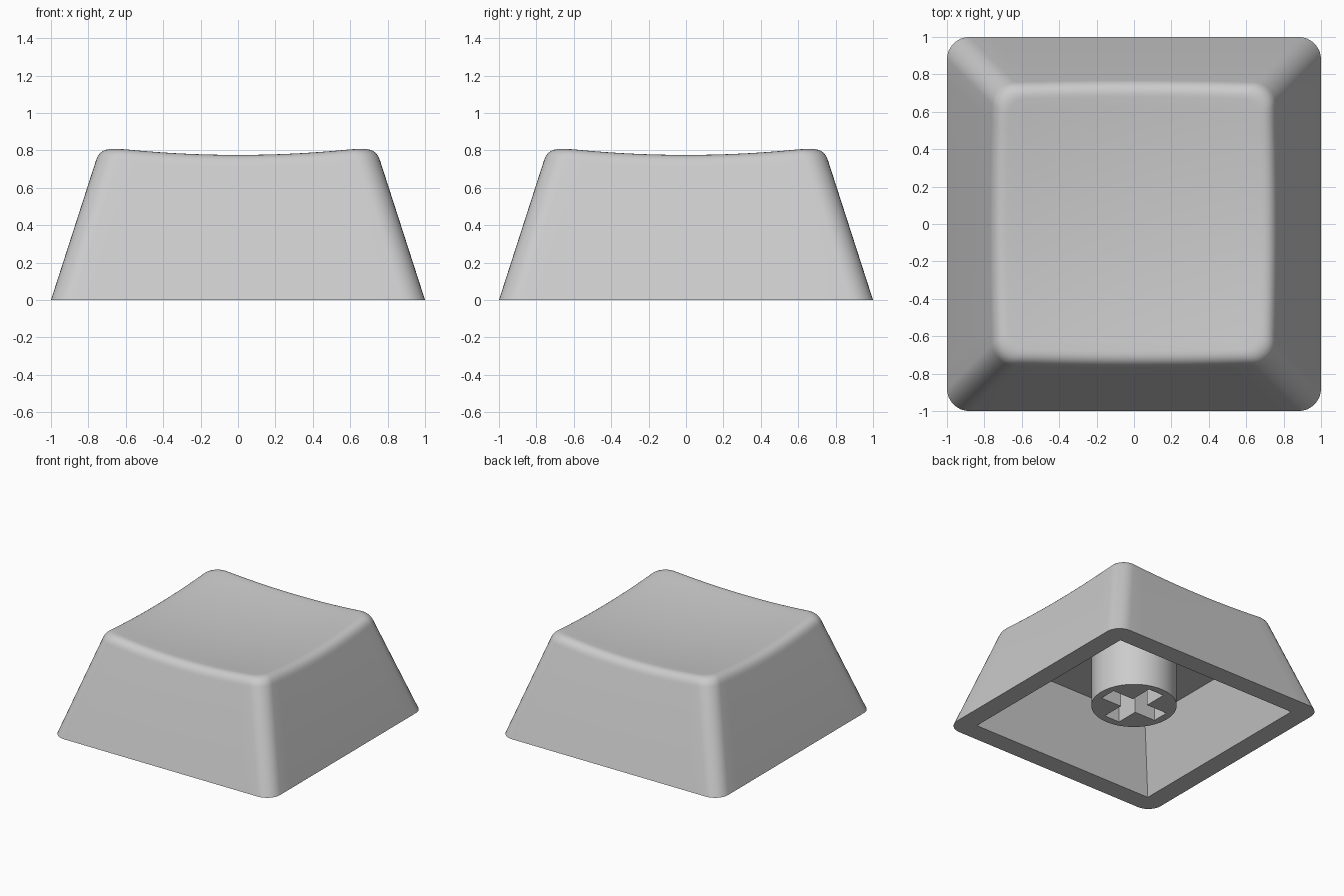
import bpy, bmesh, math
from mathutils import Vector

if "Cube" in bpy.data.objects:
    bpy.data.objects.remove(bpy.data.objects["Cube"])

SLOPE = 0.3226          # inward lean of the walls per unit of height
CORNER = 0.12           # radius of the vertical corners
ARC, SIDE = 8, 14       # segments per corner and per straight side

plastic = bpy.data.materials.new("grey plastic")
plastic.diffuse_color = (0.6, 0.6, 0.6, 1)
plastic.use_nodes = True
plastic.node_tree.nodes["Principled BSDF"].inputs["Base Color"].default_value = plastic.diffuse_color


def outline(half, radius):
    """Rounded square, counter-clockwise, always the same point count."""
    arcs = []
    for q in range(4):
        mid = math.radians(45 + 90 * q)
        c = Vector((math.cos(mid), math.sin(mid))) * math.sqrt(2) * (half - radius)
        angles = [math.radians(90 * q + 90 * i / ARC) for i in range(ARC + 1)]
        arcs.append([c + radius * Vector((math.cos(a), math.sin(a))) for a in angles])
    pts = []
    for q in range(4):
        pts += arcs[q]
        a, b = arcs[q][-1], arcs[(q + 1) % 4][0]
        pts += [a.lerp(b, i / SIDE) for i in range(1, SIDE)]
    return pts


COUNT = len(outline(1, CORNER))


def dish(p):
    """Height of the spherical hollow on top."""
    return 0.735 + (p.x ** 2 + p.y ** 2) / 11.6


def wall_point(i, z):
    p = outline(1 - SLOPE * z, CORNER)[i]
    return Vector((p.x, p.y, z))


def flat_ring(half, radius, z):
    return [Vector((p.x, p.y, z)) for p in outline(half, radius)]


# Rounded lip between the walls and the dish
low, edge, high = [], [], []
for i in range(COUNT):
    z = 0.79
    for _ in range(4):
        z = dish(wall_point(i, z))
    e = wall_point(i, z)
    edge.append(e)
    low.append(wall_point(i, z - 0.068))
    p = outline(1 - SLOPE * z - 0.068, 0.09)[i]
    high.append(Vector((p.x, p.y, dish(p))))

# Rings from the cavity ceiling, out under the rim, up the walls, over the dish
rings = [flat_ring(0.67, 0, 0.53), flat_ring(0.84, 0, 0), flat_ring(1, CORNER, 0)]
STEPS = 7
for s in range(STEPS + 1):
    t = s / STEPS
    rings.append([a * (1 - t) ** 2 + e * 2 * t * (1 - t) + b * t * t
                  for a, e, b in zip(low, edge, high)])
for s in range(1, 12):
    k = 1 - s / 12
    rings.append([Vector((p.x * k, p.y * k, dish(p.xy * k))) for p in high])

bm = bmesh.new()
loops = [[bm.verts.new(p) for p in ring] for ring in rings]
for a, b in zip(loops, loops[1:]):
    for i in range(COUNT):
        j = (i + 1) % COUNT
        bm.faces.new((a[i], a[j], b[j], b[i]))
top_centre = bm.verts.new((0, 0, 0.735))
for i in range(COUNT):
    bm.faces.new((loops[-1][i], loops[-1][(i + 1) % COUNT], top_centre))
bm.faces.new(loops[0])
bmesh.ops.remove_doubles(bm, verts=bm.verts, dist=1e-5)
bmesh.ops.recalc_face_normals(bm, faces=bm.faces)
mesh = bpy.data.meshes.new("cap_shell")
bm.to_mesh(mesh)
bm.free()
shell = bpy.data.objects.new("cap_shell", mesh)
bpy.context.collection.objects.link(shell)

# Mounting stem: round post with a cross-shaped socket
ARM, WIDTH = 0.26, 0.07
quarter = [(ARM, -WIDTH), (ARM, WIDTH), (WIDTH, WIDTH)]
cross = []
for q in range(4):
    c, s = round(math.cos(q * math.pi / 2)), round(math.sin(q * math.pi / 2))
    cross += [(x * c - y * s, x * s + y * c) for x, y in quarter]
circle = [(0.322 * math.cos(a * math.tau / 64), 0.322 * math.sin(a * math.tau / 64))
          for a in range(64)]
BOTTOM, TOP = 0.114, 0.55
curve = bpy.data.curves.new("stem", "CURVE")
curve.dimensions = "2D"
curve.fill_mode = "BOTH"
curve.extrude = (TOP - BOTTOM) / 2
for pts in (circle, cross):
    spline = curve.splines.new("POLY")
    spline.points.add(len(pts) - 1)
    for point, (x, y) in zip(spline.points, pts):
        point.co = (x, y, 0, 1)
    spline.use_cyclic_u = True
stem = bpy.data.objects.new("stem", curve)
stem.location.z = (TOP + BOTTOM) / 2
bpy.context.collection.objects.link(stem)
bpy.context.view_layer.objects.active = stem
stem.select_set(True)
bpy.ops.object.convert(target="MESH")
stem = bpy.context.view_layer.objects.active
bm = bmesh.new()
bm.from_mesh(stem.data)
bmesh.ops.remove_doubles(bm, verts=bm.verts, dist=1e-5)
bmesh.ops.recalc_face_normals(bm, faces=bm.faces)
bm.to_mesh(stem.data)
bm.free()

# Colour and shading
for ob in (shell, stem):
    ob.data.materials.clear()
    ob.data.materials.append(plastic)
    bpy.ops.object.select_all(action="DESELECT")
    ob.select_set(True)
    bpy.context.view_layer.objects.active = ob
    bpy.ops.object.shade_smooth_by_angle(angle=math.radians(30))
